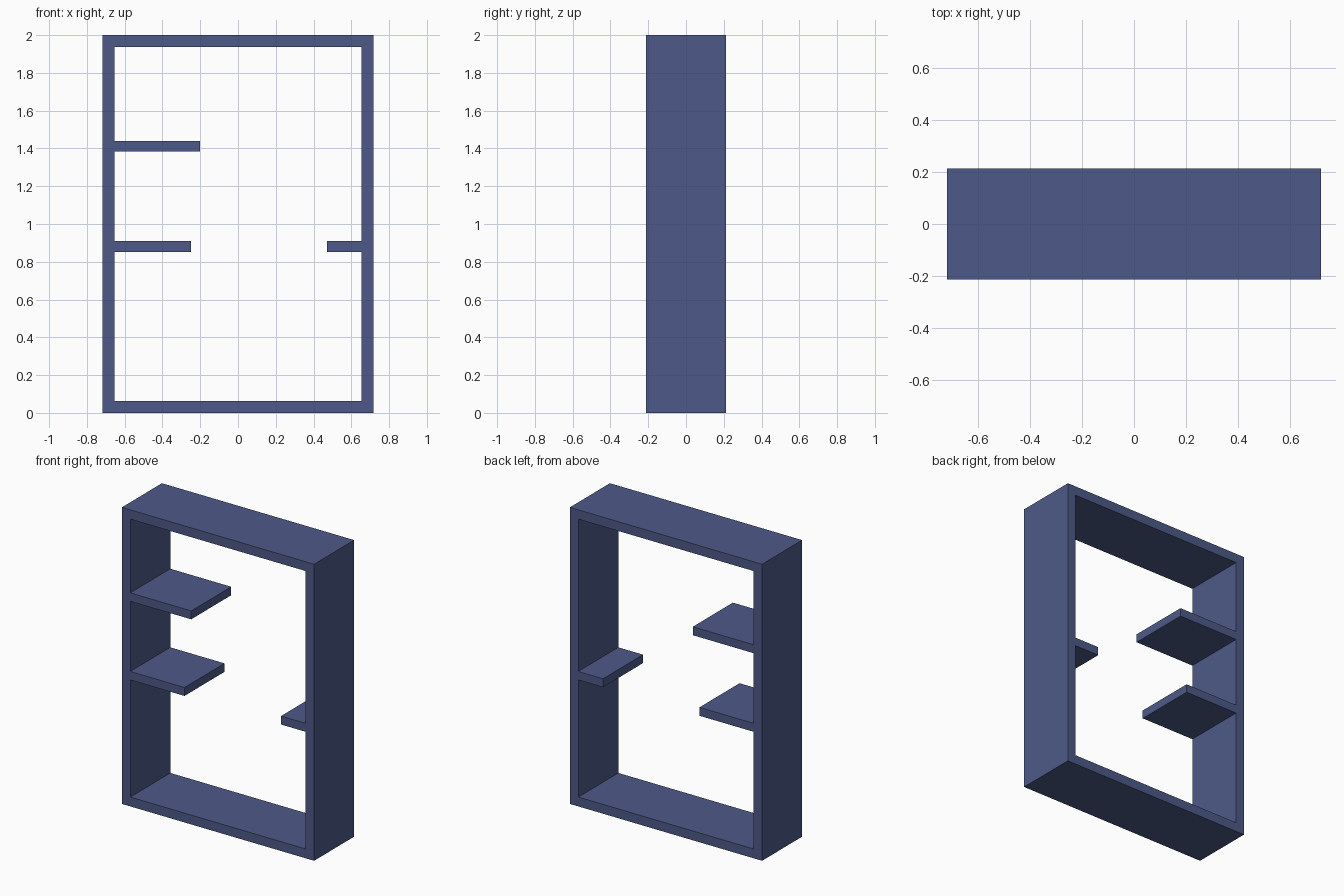
import bpy

cube = bpy.data.objects.get("Cube")
if cube:
    bpy.data.objects.remove(cube, do_unlink=True)

COLOUR = (0.076, 0.102, 0.246, 1)
paint = bpy.data.materials.new("slate blue")
paint.use_nodes = True
paint.diffuse_color = COLOUR
paint.node_tree.nodes["Principled BSDF"].inputs["Base Color"].default_value = COLOUR

HALF_W, HALF_D, HEIGHT, BOARD = 0.717, 0.213, 2.0, 0.063
INNER = HALF_W - BOARD


def board(name, x0, x1, z0, z1):
    """Flat board running the full depth of the unit."""
    bpy.ops.mesh.primitive_cube_add(size=1, location=((x0 + x1) / 2, 0, (z0 + z1) / 2))
    ob = bpy.context.object
    ob.name = name
    ob.scale = (x1 - x0, 2 * HALF_D, z1 - z0)
    bpy.ops.object.transform_apply(location=False, rotation=False, scale=True)
    ob.data.materials.append(paint)


# Outer frame
board("right_side_panel", -HALF_W, -INNER, 0, HEIGHT)
board("left_side_panel", INNER, HALF_W, 0, HEIGHT)
board("bottom_panel", -INNER, INNER, 0, BOARD)
board("top_panel", -INNER, INNER, HEIGHT - BOARD, HEIGHT)

# Short shelves fixed to the side panels
board("upper_right_shelf", -INNER, -0.20, 1.383, 1.44)
board("lower_right_shelf", -INNER, -0.25, 0.853, 0.91)
board("lower_left_shelf", 0.47, INNER, 0.853, 0.91)
